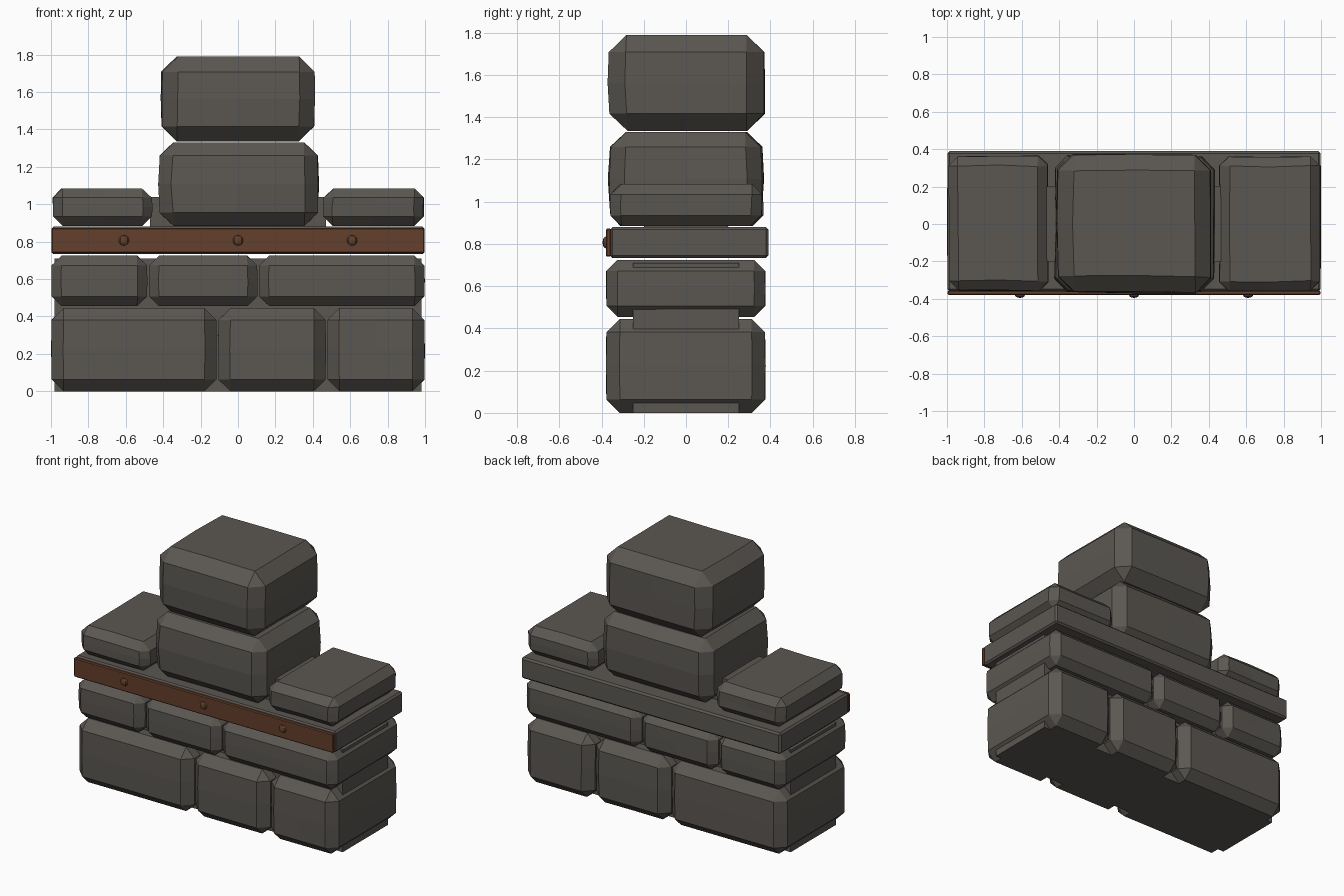
import bpy, bmesh, math, random
from mathutils import Vector

random.seed(4)
if "Cube" in bpy.data.objects:
    bpy.data.objects.remove(bpy.data.objects["Cube"], do_unlink=True)


def material(name, rgb):
    m = bpy.data.materials.new(name)
    m.use_nodes = True
    m.diffuse_color = (*rgb, 1)
    m.node_tree.nodes["Principled BSDF"].inputs["Base Color"].default_value = (*rgb, 1)
    return m


STONE = material("dark grey stone", (0.105, 0.096, 0.084))
WOOD = material("brown wood", (0.125, 0.05, 0.024))


def add_object(name, bm, mat):
    mesh = bpy.data.meshes.new(name)
    bm.to_mesh(mesh)
    bm.free()
    mesh.materials.append(mat)
    obj = bpy.data.objects.new(name, mesh)
    bpy.context.collection.objects.link(obj)
    return obj


def block(name, x, y, z, chamfer=0.0, bulge=0.0, jitter=0.0, mat=STONE):
    """Chamfered box between the given ranges; sides may bow out and wobble."""
    bm = bmesh.new()
    bmesh.ops.create_cube(bm, size=2)
    if bulge:
        bmesh.ops.subdivide_edges(bm, edges=bm.edges[:], cuts=1, use_grid_fill=True)
    for v in bm.verts:
        t = v.co.copy()
        for i, (lo, hi) in enumerate((x, y, z)):
            v.co[i] = (lo + hi) / 2 + t[i] * (hi - lo) / 2
        # Pull the upper and lower rims in, and wobble the sides
        for i in (0, 1):
            v.co[i] -= t[i] * (bulge * abs(t.z) + random.uniform(0, jitter))
    obj = add_object(name, bm, mat)
    if chamfer:
        mod = obj.modifiers.new("chamfer", "BEVEL")
        mod.width = chamfer
        mod.segments = 1
        mod.limit_method = "ANGLE"
        mod.angle_limit = math.radians(40)
    return obj


# Lower courses of the wall
DEPTH = (-0.38, 0.378)
courses = {
    "base_stone": ((0.0, 0.445), 0.063, [(-1, -0.112), (-0.108, 0.472), (0.476, 1)]),
    "middle_stone": ((0.455, 0.725), 0.052, [(-1, -0.482), (-0.478, 0.106), (0.11, 1)]),
}
for label, (z, chamfer, spans) in courses.items():
    for n, x in enumerate(spans):
        block(f"{label}_{n + 1}", x, DEPTH, z, chamfer, 0.003, 0.003)

# Mortar core showing in the gaps
block("mortar_core", (-0.98, 0.98), (-0.25, 0.25), (0, 0.71))
block("upper_mortar", (-0.47, 0.47), (-0.2, 0.2), (0.87, 1.04))

# Long ledge slab with a wooden plank and studs on its front
block("ledge_slab", (-0.998, 0.998), (-0.36, 0.39), (0.733, 0.88), 0.012)
block("front_plank", (-0.997, 0.997), (-0.38, -0.355), (0.74, 0.873), 0.006, mat=WOOD)
for n, x in enumerate((-0.61, 0, 0.61)):
    bm = bmesh.new()
    bmesh.ops.create_uvsphere(bm, u_segments=8, v_segments=6, radius=0.028)
    for v in bm.verts:
        v.co = Vector((x + v.co.x, -0.38 + v.co.y * 0.55, 0.807 + v.co.z))
    add_object(f"stud_{n + 1}", bm, WOOD)

# Upper stones
block("left_cap_stone", (0.45, 1), (-0.365, 0.37), (0.885, 1.085), 0.05, 0.004, 0.012)
block("right_cap_stone", (-1, -0.453), (-0.365, 0.37), (0.885, 1.085), 0.05, 0.004, 0.012)
block("centre_stone", (-0.432, 0.437), (-0.375, 0.372), (0.885, 1.33), 0.07, 0.01, 0.014)
block("top_stone", (-0.415, 0.415), (-0.372, 0.378), (1.335, 1.79), 0.082, 0.004, 0.012)
